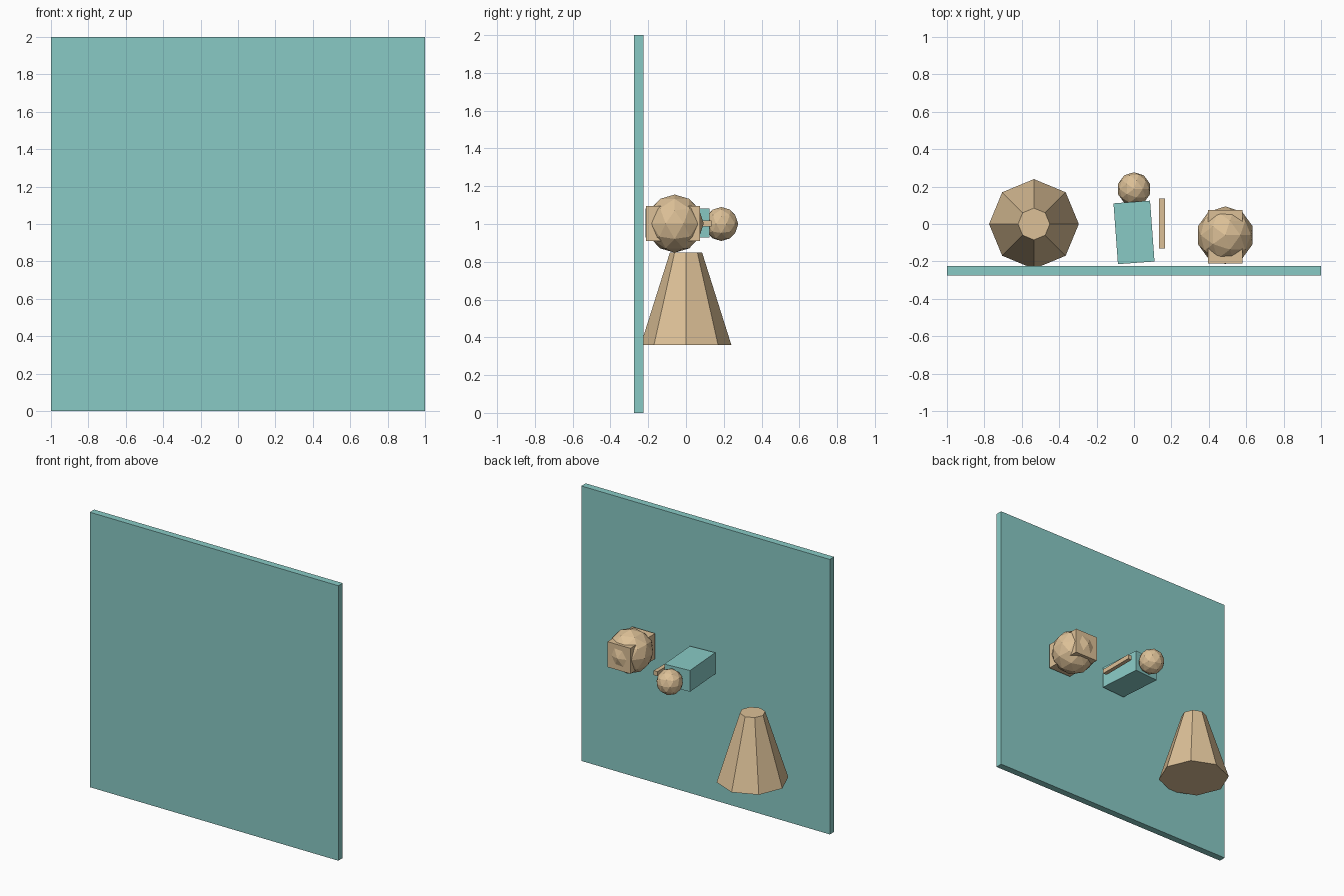
import bpy
import math

if "Cube" in bpy.data.objects:
    bpy.data.objects.remove(bpy.data.objects["Cube"])


def material(name, color):
    m = bpy.data.materials.new(name)
    m.diffuse_color = color
    m.use_nodes = True
    m.node_tree.nodes["Principled BSDF"].inputs["Base Color"].default_value = m.diffuse_color
    return m


teal = material("teal", (0.25, 0.59, 0.56, 1))
tan = material("tan", (0.72, 0.53, 0.31, 1))


def finish(name, mat):
    ob = bpy.context.object
    ob.name = name
    ob.data.materials.append(mat)
    return ob


def box(name, center, size, mat, turn=0.0):
    bpy.ops.mesh.primitive_cube_add(size=1, location=center)
    ob = finish(name, mat)
    ob.scale = size
    ob.rotation_euler.z = math.radians(turn)
    return ob


def ball(name, center, radius, mat):
    bpy.ops.mesh.primitive_ico_sphere_add(subdivisions=2, radius=radius, location=center)
    return finish(name, mat)


# Upright panel
box("panel", (0, -0.25, 1.0), (2.0, 0.05, 2.0), teal)

# Tapered eight-sided cone
bpy.ops.mesh.primitive_cone_add(vertices=8, radius1=0.24, radius2=0.085,
                                depth=0.49, location=(-0.535, 0, 0.605))
finish("cone", tan)

# Slightly turned block with a ball at its end and a thin rod beside it
box("block", (0, -0.045, 1.005), (0.196, 0.326, 0.155), teal, 4.2)
ball("small_ball", (0, 0.187, 1.0), 0.09, tan)
box("rod", (0.15, 0.002, 1.002), (0.03, 0.267, 0.033), tan)

# Large ball with a square bar running through it
ball("large_ball", (0.488, -0.06, 1.002), 0.154, tan)
box("cross_bar", (0.488, -0.068, 1.002), (0.185, 0.285, 0.185), tan)
